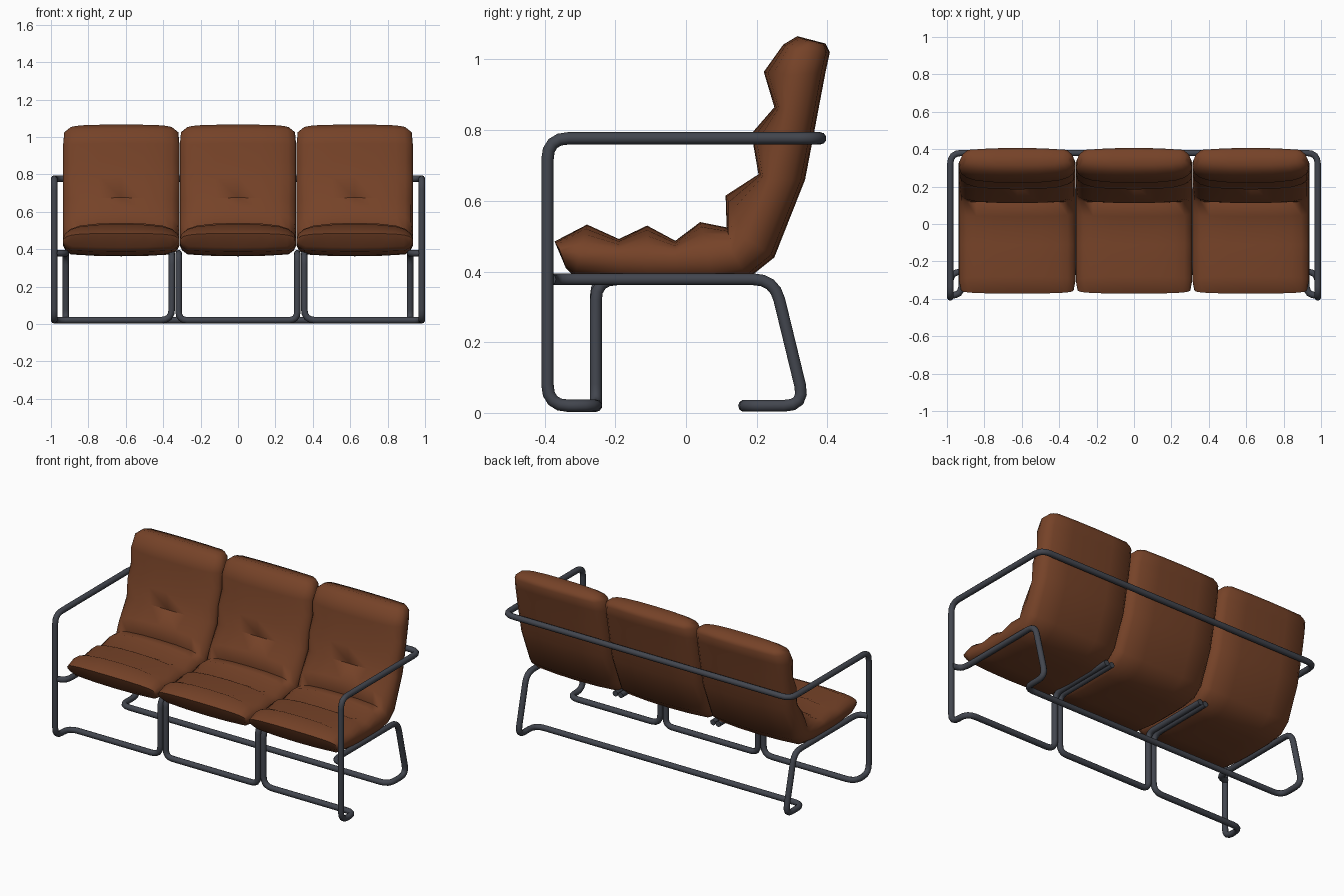
import bpy, bmesh, math
from mathutils import Vector

if "Cube" in bpy.data.objects:
    bpy.data.objects.remove(bpy.data.objects["Cube"])

def material(name, rgb):
    m = bpy.data.materials.new(name)
    m.diffuse_color = (*rgb, 1)
    m.use_nodes = True
    m.node_tree.nodes["Principled BSDF"].inputs["Base Color"].default_value = m.diffuse_color
    return m

leather = material("brown leather", (0.18, 0.055, 0.021))
metal = material("dark grey metal", (0.055, 0.061, 0.077))
R = 0.0175    # tube radius
Z0 = 0.02     # floor tube height
ZS = 0.378    # seat rail height

def add_mesh(name, me, mat, angle):
    me.materials.clear()
    me.materials.append(mat)
    me.shade_smooth()
    me.set_sharp_from_angle(angle=math.radians(angle))
    ob = bpy.data.objects.new(name, me)
    bpy.context.collection.objects.link(ob)
    return ob

def rounded(pts, radius, steps=4):
    """Replace the inner corners of a path with short bends."""
    pts = [Vector(p) for p in pts]
    out = [pts[0]]
    for a, b, c in zip(pts, pts[1:], pts[2:]):
        da, dc = a - b, c - b
        p = b + da.normalized() * min(radius, da.length * 0.48)
        q = b + dc.normalized() * min(radius, dc.length * 0.48)
        for i in range(steps + 1):
            t = i / steps
            out.append(p * (1 - t) ** 2 + b * 2 * t * (1 - t) + q * t * t)
    return out + [pts[-1]]

def tube(name, pts, radius=0.06):
    cu = bpy.data.curves.new(name, 'CURVE')
    cu.dimensions = '3D'
    cu.bevel_depth = R
    cu.bevel_resolution = 3
    cu.use_fill_caps = True
    path = rounded(pts, radius)
    sp = cu.splines.new('POLY')
    sp.points.add(len(path) - 1)
    for p, v in zip(sp.points, path):
        p.co = (*v, 1)
    tmp = bpy.data.objects.new(name + "_path", cu)
    bpy.context.collection.objects.link(tmp)
    dg = bpy.context.evaluated_depsgraph_get()
    me = bpy.data.meshes.new_from_object(tmp.evaluated_get(dg))
    bpy.data.objects.remove(tmp)
    return add_mesh(name, me, metal, 50)

def mirrored(half):
    return half + [(-x, y, z) for x, y, z in reversed(half)]

# One long tube: inner leg, front floor rail, arm, back rail and the same mirrored
tube("arm_and_back_frame", mirrored([
    (0.354, 0.19, ZS), (0.354, -0.255, ZS), (0.354, -0.255, Z0),
    (0.9825, -0.255, Z0), (0.9825, -0.392, Z0),
    (0.9825, -0.392, 0.777), (0.9825, 0.38, 0.777)]))

# Middle front legs
tube("middle_leg_frame", mirrored([
    (0.317, 0.19, ZS), (0.317, -0.255, ZS), (0.317, -0.255, Z0)]), 0.045)

# Seat side rails, back legs and back floor rail
tube("rear_leg_frame", mirrored([
    (0.9825, -0.385, ZS), (0.92, -0.37, ZS), (0.92, 0.25, ZS),
    (0.92, 0.337, Z0), (0.92, 0.165, Z0)]))

# Cushion stations: crown (y, z), side seam (y, z), underside (y, z), width scale
STATIONS = [
    ((-.372, .485), (-.355, .458), (-.340, .410), .97),
    ((-.280, .533), (-.300, .453), (-.315, .385), 1),
    ((-.190, .492), (-.190, .447), (-.190, .366), 1),
    ((-.110, .530), (-.110, .445), (-.110, .362), 1),
    ((-.030, .487), (-.030, .444), (-.030, .362), 1),
    ((.040, .540), (.060, .448), (.080, .362), 1),
    ((.115, .525), (.130, .455), (.175, .380), 1),
    ((.112, .615), (.170, .495), (.250, .440), 1),
    ((.205, .675), (.240, .660), (.337, .660), 1),
    ((.185, .790), (.265, .770), (.360, .780), 1),
    ((.250, .865), (.285, .860), (.375, .860), 1),
    ((.220, .965), (.300, .955), (.395, .965), 1),
    ((.275, 1.042), (.318, 1.025), (.407, 1.020), .98),
    ((.315, 1.066), (.345, 1.045), (.395, 1.045), .90),
]
# Half cross-section: (half width, blend from seam to crown or underside)
TOP = [(.300, .38), (.270, .66), (.220, .85), (.120, .97), (0, 1)]
UNDER = [(.311, .30), (.298, .62), (.270, .88), (.140, .97), (0, 1)]

def half_to_full(half):
    return half + [(-x, t) for x, t in reversed(half[:-1])]

def cushion(name, cx):
    bm = bmesh.new()
    rings = []
    for top, seam, under, w in STATIONS:
        top, seam, under = Vector(top), Vector(seam), Vector(under)
        ring = [(.311, seam)]
        ring += [(x, seam.lerp(top, t)) for x, t in half_to_full(TOP)]
        ring += [(-.311, seam)]
        ring += [(-x, seam.lerp(under, t)) for x, t in half_to_full(UNDER)]
        rings.append([bm.verts.new((cx + x * w, p.x, p.y)) for x, p in ring])
    n = len(rings[0])
    for a, b in zip(rings, rings[1:]):
        for i in range(n):
            j = (i + 1) % n
            bm.faces.new((a[i], a[j], b[j], b[i]))
    # end caps: strips between crown and underside
    for ring in (rings[0], rings[-1]):
        h = n // 2
        for i in range(h):
            quad = [ring[i], ring[i + 1], ring[(n - i - 1) % n], ring[(n - i) % n]]
            bm.faces.new(list(dict.fromkeys(quad)))
    bmesh.ops.recalc_face_normals(bm, faces=bm.faces)
    me = bpy.data.meshes.new(name)
    bm.to_mesh(me)
    bm.free()
    add_mesh(name, me, leather, 65)

for label, cx in (("left", -0.624), ("middle", 0), ("right", 0.624)):
    cushion(label + "_cushion", cx)
